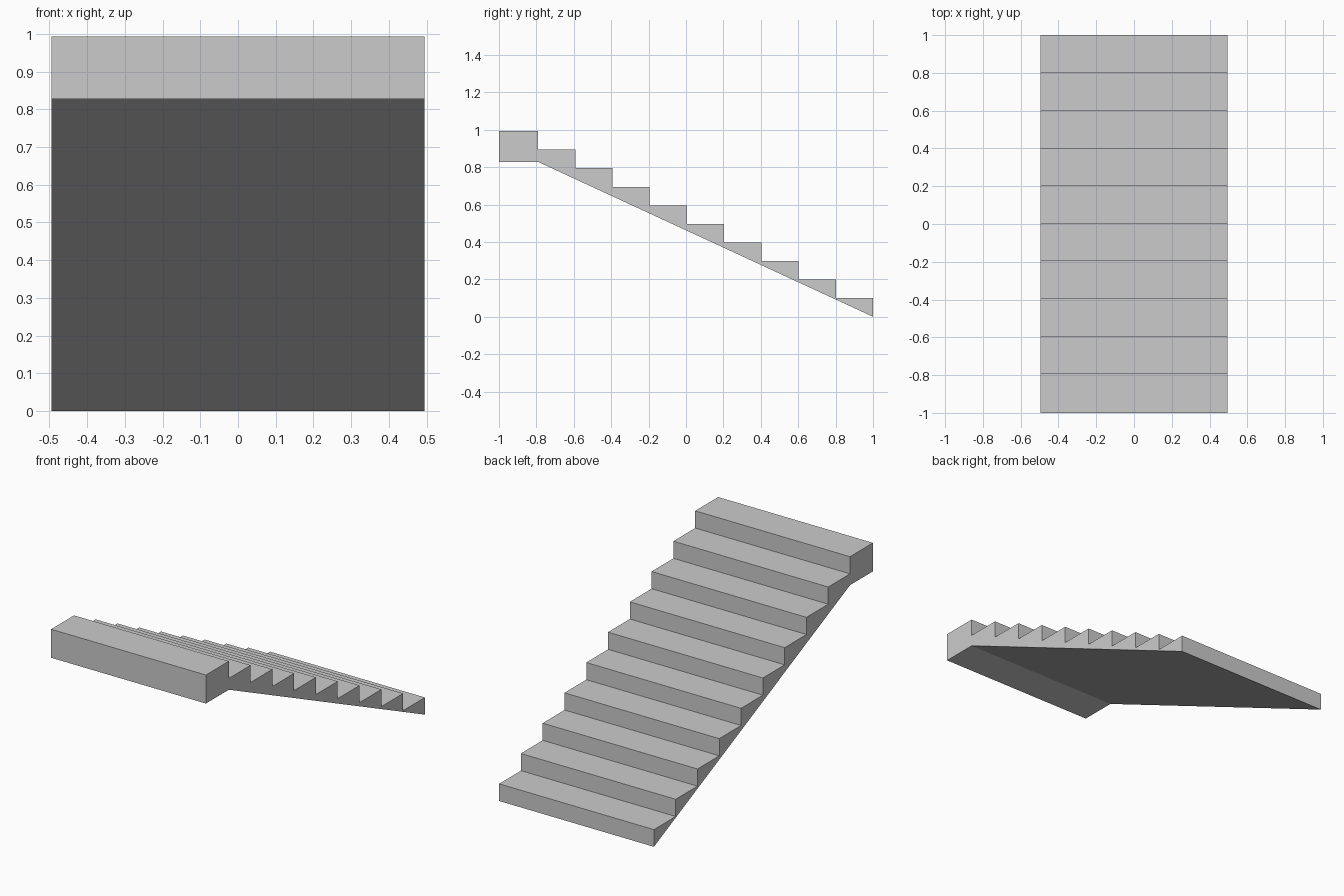
import bpy, bmesh

if "Cube" in bpy.data.objects:
    bpy.data.objects.remove(bpy.data.objects["Cube"])

STEPS = 10
HALF_W = 0.495
HEIGHT = 0.993
RISE = HEIGHT / STEPS
LANDING_EDGE = -0.791          # back edge of the top landing
LANDING_BASE = 0.828           # underside of the top landing
RUN = (1.0 - LANDING_EDGE) / (STEPS - 1)

# Side profile (y, z): sloping underside, landing, then the treads going down
profile = [(1.0, 0.0), (LANDING_EDGE, LANDING_BASE), (-1.0, LANDING_BASE), (-1.0, HEIGHT)]
for i in range(STEPS):
    y = LANDING_EDGE + i * RUN
    z = HEIGHT - i * RISE
    profile.append((y, z))
    if i < STEPS - 1:
        profile.append((y, z - RISE))

# Extrude the profile across the width
bm = bmesh.new()
side = bm.faces.new([bm.verts.new((-HALF_W, y, z)) for y, z in profile])
ext = bmesh.ops.extrude_face_region(bm, geom=[side])
moved = [v for v in ext["geom"] if isinstance(v, bmesh.types.BMVert)]
bmesh.ops.translate(bm, verts=moved, vec=(2 * HALF_W, 0, 0))
bmesh.ops.recalc_face_normals(bm, faces=bm.faces)

mesh = bpy.data.meshes.new("staircase")
bm.to_mesh(mesh)
bm.free()
staircase = bpy.data.objects.new("staircase", mesh)
bpy.context.collection.objects.link(staircase)

# Plain concrete colour
concrete = bpy.data.materials.new("concrete grey")
concrete.diffuse_color = (0.6, 0.6, 0.6, 1)
concrete.use_nodes = True
concrete.node_tree.nodes["Principled BSDF"].inputs["Base Color"].default_value = concrete.diffuse_color
mesh.materials.append(concrete)
